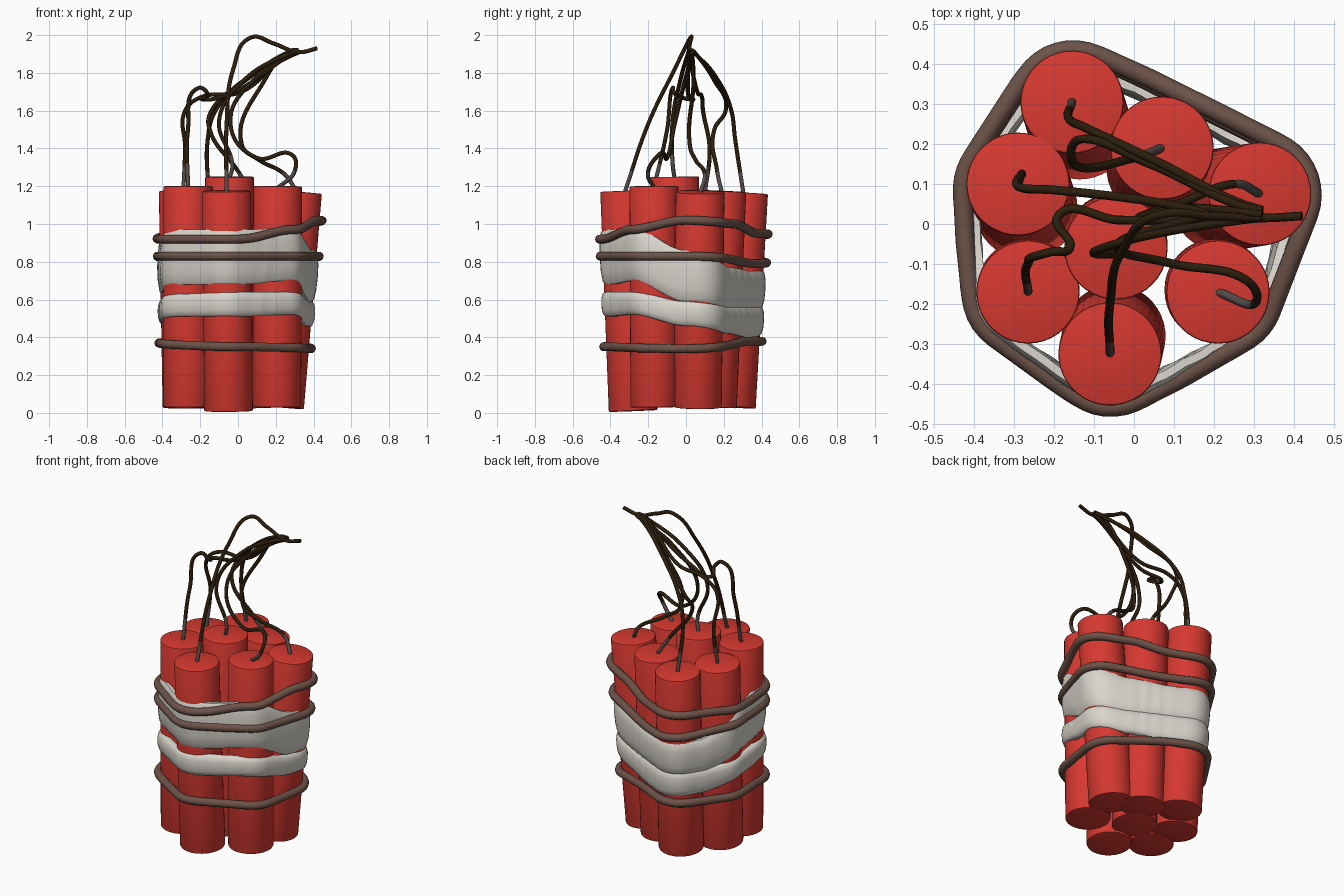
import bpy, bmesh, math
from mathutils import Vector

if "Cube" in bpy.data.objects:
    bpy.data.objects.remove(bpy.data.objects["Cube"])


def material(name, rgb):
    m = bpy.data.materials.new(name)
    m.diffuse_color = (*rgb, 1)
    m.use_nodes = True
    m.node_tree.nodes["Principled BSDF"].inputs["Base Color"].default_value = m.diffuse_color
    return m


RED = material("red paper", (0.68, 0.04, 0.03))
WHITE = material("off white tape", (0.70, 0.67, 0.61))
BROWN = material("brown rope", (0.15, 0.085, 0.065))
DARK = material("dark wire", (0.025, 0.013, 0.004))
GREY = material("grey wire end", (0.085, 0.07, 0.065))


def smooth(o, angle):
    bpy.ops.object.select_all(action='DESELECT')
    o.select_set(True)
    bpy.context.view_layer.objects.active = o
    bpy.ops.object.shade_smooth_by_angle(angle=math.radians(angle))


def add_mesh(name, bm, mat):
    me = bpy.data.meshes.new(name)
    bm.to_mesh(me)
    bm.free()
    o = bpy.data.objects.new(name, me)
    bpy.context.collection.objects.link(o)
    me.materials.append(mat)
    smooth(o, 40)


def tube(name, pts, radius, mat, cyclic=False):
    """Round tube through points, converted to a mesh."""
    cu = bpy.data.curves.new(name, 'CURVE')
    cu.dimensions = '3D'
    cu.bevel_depth = radius
    cu.bevel_resolution = 3
    cu.resolution_u = 2 if cyclic else 10
    cu.use_fill_caps = not cyclic
    sp = cu.splines.new('BEZIER')
    sp.bezier_points.add(len(pts) - 1)
    for bp, p in zip(sp.bezier_points, pts):
        bp.co = p
        bp.handle_left_type = bp.handle_right_type = 'AUTO'
    sp.use_cyclic_u = cyclic
    o = bpy.data.objects.new(name, cu)
    bpy.context.collection.objects.link(o)
    bpy.ops.object.select_all(action='DESELECT')
    o.select_set(True)
    bpy.context.view_layer.objects.active = o
    bpy.ops.object.convert(target='MESH')
    o = bpy.context.view_layer.objects.active
    o.data.materials.clear()
    o.data.materials.append(mat)
    smooth(o, 60)
    return o


# Sticks: top x, y, z and the sideways shift of the bottom
R = 0.129
specs = [(-.155, .305, 1.165, .02, -.065), (.07, .19, 1.175, -.01, -.05),
         (.315, .075, 1.17, -.095, -.015), (-.29, .10, 1.175, .02, -.06),
         (-.045, -.06, 1.25, 0, .01), (-.265, -.17, 1.20, 0, .005),
         (.21, -.17, 1.20, -.005, .005), (-.06, -.325, 1.175, .01, .045)]
sticks = [(Vector((x, y, z)), Vector((x + dx, y + dy, z - 1.165))) for x, y, z, dx, dy in specs]
for i, (t, b) in enumerate(sticks):
    b.z = max(b.z, 0.006) if i == 7 else 0.03
    bm = bmesh.new()
    bmesh.ops.create_cone(bm, cap_ends=True, segments=40, radius1=R, radius2=R, depth=(t - b).length)
    rims = [e for e in bm.edges if abs(e.verts[0].co.z - e.verts[1].co.z) < 1e-4]
    bmesh.ops.bevel(bm, geom=rims, offset=0.006, segments=2, affect='EDGES', profile=0.5)
    bmesh.ops.rotate(bm, verts=bm.verts, cent=(0, 0, 0), matrix=(t - b).to_track_quat('Z', 'Y').to_matrix())
    bmesh.ops.translate(bm, verts=bm.verts, vec=(t + b) / 2)
    add_mesh(f"stick_{i + 1}", bm, RED)


# Outline pulled tight round the sticks at a given height
def wrap_point(a, z, grow):
    """Point at angle a (0 = front, turning to the right) on the hull of the sticks."""
    best = 9
    centres = [b.lerp(t, (z - b.z) / (t.z - b.z)) for t, b in sticks]
    for k in range(-24, 25):
        d = k * math.radians(3)
        ux, uy = math.sin(a + d), -math.cos(a + d)
        reach = max(c.x * ux + c.y * uy for c in centres) + R + grow
        best = min(best, reach / math.cos(d))
    return Vector((best * math.sin(a), -best * math.cos(a), z))


def by_direction(vals, a):
    """Blend values given evenly round the bundle, starting at the front."""
    n = len(vals)
    s = a / math.tau * n
    i, f = int(s), s - int(s)
    f = f * f * (3 - 2 * f)
    return vals[i % n] * (1 - f) + vals[(i + 1) % n] * f


def band(name, lo, hi, grow, steps=90):
    """Tape loop with a slightly bulging, rounded cross-section."""
    section = [(0, -.03), (0, -.01), (.06, 0), (.25, .008), (.5, .01),
               (.75, .008), (.94, 0), (1, -.01), (1, -.03)]
    bm = bmesh.new()
    rings = []
    for i in range(steps):
        a = i / steps * math.tau
        z0, z1 = by_direction(lo, a), by_direction(hi, a)
        rings.append([bm.verts.new(wrap_point(a, z0 + (z1 - z0) * h, grow + s)) for h, s in section])
    k = len(section)
    for i in range(steps):
        p, q = rings[i - 1], rings[i]
        for j in range(k):
            bm.faces.new((p[j], q[j], q[(j + 1) % k], p[(j + 1) % k]))
    bmesh.ops.recalc_face_normals(bm, faces=bm.faces)
    add_mesh(name, bm, WHITE)


# Tape, heights from the front round to the right, back and left
band("upper_tape", (.68, .70, .59, .55, .55, .55, .64, .68), (.97, .98, .86, .77, .75, .76, .92, .97), 0.006)
band("lower_tape", (.51, .52, .46, .42, .40, .42, .48, .51), (.64, .64, .59, .56, .56, .57, .60, .63), 0.008)

# Ropes
for name, z in (("top_rope", (.92, .97, 1.02, 1.0, .95, .94, .92, .92)),
                ("middle_rope", (.83, .83, .79, .83)),
                ("bottom_rope", (.35, .34, .38, .37))):
    angles = [i / 60 * math.tau for i in range(60)]
    tube(name, [wrap_point(a, by_direction(z, a), 0.014) for a in angles], 0.024, BROWN, True)

# Fuse wires: bends between each stick top and the shared gathered end
bends = [
    [(-.16, .26, 1.45), (-.12, .24, 1.6), (.07, .15, 1.79)],
    [(0, .165, 1.28), (-.15, .15, 1.5), (-.14, .21, 1.6), (.04, .15, 1.76)],
    [(.25, .10, 1.26), (.11, .05, 1.34), (.02, .02, 1.42), (.14, .04, 1.76)],
    [(-.28, .125, 1.4), (-.28, .09, 1.6), (-.2, .085, 1.67), (.02, .06, 1.70)],
    [(-.03, -.07, 1.31), (-.1, -.07, 1.55), (.03, -.03, 1.76)],
    [(-.265, -.1, 1.5), (-.21, -.07, 1.72), (-.16, -.06, 1.69), (-.19, .02, 1.66), (-.04, .01, 1.69)],
    [(.3, -.2, 1.28), (.28, -.14, 1.37), (.1, -.1, 1.35), (-.04, -.06, 1.53), (.1, 0, 1.78)],
    [(-.06, -.2, 1.53), (-.025, -.06, 1.82), (.07, .025, 1.988), (.19, .02, 1.955)],
]
for i, mid in enumerate(bends):
    a = i / len(bends) * math.tau
    spread = Vector((0, 0.01 * math.cos(a), 0.007 * math.sin(a)))
    start = sticks[i][0] + Vector((0, 0, -0.01))
    pts = [start, *mid, Vector((.27, .03, 1.90)) + 2 * spread, Vector((.32, .025, 1.915)) + spread]
    if i == 7:
        pts[-2:] = [(.32, .015, 1.91), (.42, .02, 1.93)]
    o = tube(f"fuse_wire_{i + 1}", pts, 0.011, DARK)
    # Grey lower end
    o.data.materials.append(GREY)
    for f in o.data.polygons:
        if (f.center - start).length < 0.13:
            f.material_index = 1
